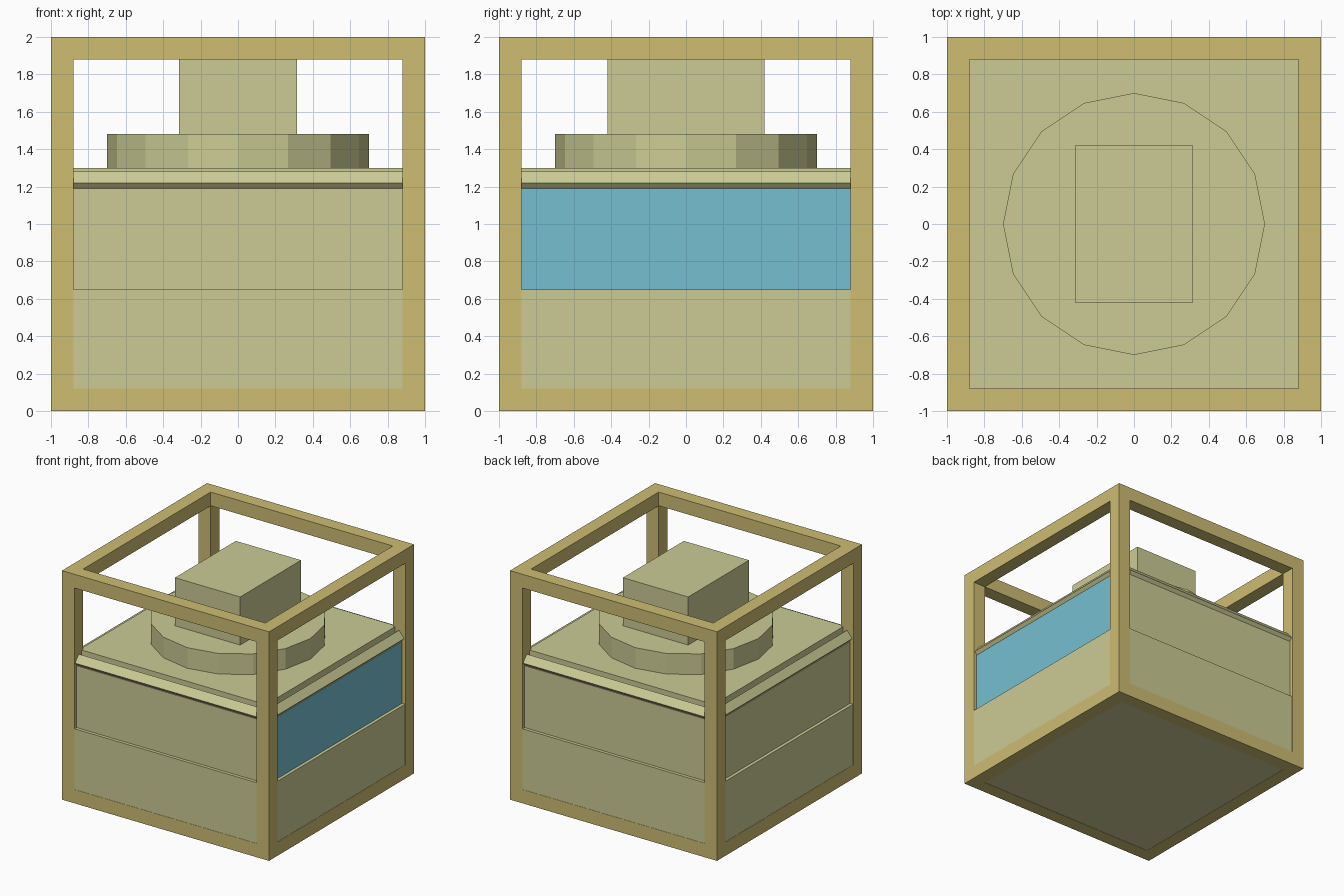
import bpy
import bmesh

if "Cube" in bpy.data.objects:
    bpy.data.objects.remove(bpy.data.objects["Cube"])


def material(name, color):
    m = bpy.data.materials.new(name)
    m.diffuse_color = (*color, 1)
    m.use_nodes = True
    m.node_tree.nodes["Principled BSDF"].inputs["Base Color"].default_value = m.diffuse_color
    return m


KHAKI = material("khaki", (0.60, 0.60, 0.30))
OCHRE = material("ochre", (0.62, 0.51, 0.17))
BLUE = material("sky_blue", (0.18, 0.52, 0.63))


def finish(bm, name, *mats):
    bmesh.ops.recalc_face_normals(bm, faces=bm.faces)
    mesh = bpy.data.meshes.new(name)
    bm.to_mesh(mesh)
    bm.free()
    for m in mats:
        mesh.materials.append(m)
    ob = bpy.data.objects.new(name, mesh)
    bpy.context.collection.objects.link(ob)
    return ob


def box(name, size, center, mat):
    bm = bmesh.new()
    bmesh.ops.create_cube(bm, size=1)
    for v in bm.verts:
        v.co = [c + s * p for c, s, p in zip(center, size, v.co)]
    return finish(bm, name, mat)


def square_loft(name, profile, *mats, closed=False):
    """Sweep (half width, height) points around a square plan."""
    bm = bmesh.new()
    rings = [[bm.verts.new((sx * h, sy * h, z))
              for sx, sy in ((-1, -1), (1, -1), (1, 1), (-1, 1))]
             for h, z in profile]
    pairs = list(zip(rings, rings[1:]))
    if closed:
        pairs.append((rings[-1], rings[0]))
    else:
        bm.faces.new(rings[0])
        bm.faces.new(rings[-1])
    for a, b in pairs:
        for i in range(4):
            j = (i + 1) % 4
            bm.faces.new((a[i], a[j], b[j], b[i]))
    return finish(bm, name, *mats)


# Cube frame: four posts, plus bottom and top rails fitted between them
T = 0.12
E = 1 - T / 2
L = 2 - 2 * T
for sx in (-1, 1):
    for sy in (-1, 1):
        box("frame_post", (T, T, 2), (sx * E, sy * E, 1), OCHRE)
for z in (T / 2, 2 - T / 2):
    for s in (-1, 1):
        box("frame_rail_x", (L, T, T), (0, s * E, z), OCHRE)
        box("frame_rail_y", (T, L, T), (s * E, 0, z), OCHRE)

# Lower body just behind the frame faces, recessed upper panels and top slab
body = square_loft("body", [(0.998, 0.002), (0.998, 0.65), (0.97, 0.65),
                            (0.97, 1.19), (0.90, 1.19), (0.90, 1.30)],
                   KHAKI, BLUE)
for p in body.data.polygons:
    if p.normal.x > 0.9 and 0.7 < p.center.z < 1.18:
        p.material_index = 1

# Angular bead running round the top slab
square_loft("edge_bead", [(0.94, 1.28), (0.99, 1.22), (0.955, 1.18),
                          (0.895, 1.23)], KHAKI, closed=True)

# Sixteen-sided turntable
bm = bmesh.new()
bmesh.ops.create_cone(bm, cap_ends=True, segments=16, radius1=0.7,
                      radius2=0.7, depth=0.19)
bmesh.ops.translate(bm, verts=bm.verts, vec=(0, 0, 1.385))
finish(bm, "turntable", KHAKI)

# Block on the turntable
box("top_block", (0.63, 0.84, 0.43), (0, 0, 1.685), KHAKI)
